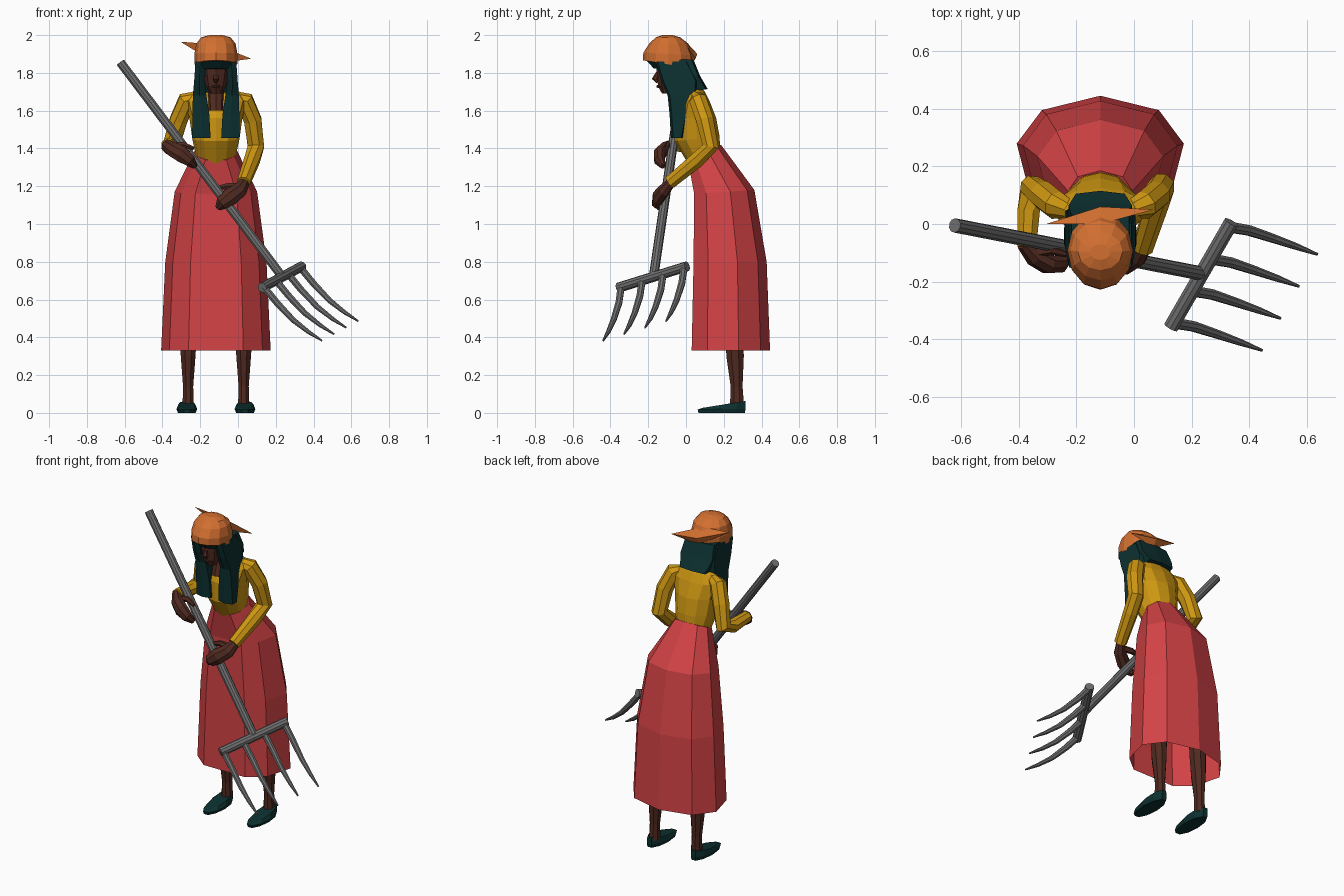
import bpy, bmesh, math
from mathutils import Vector

CX = -0.117  # centre line of the figure


def material(name, rgb):
    m = bpy.data.materials.new(name)
    m.diffuse_color = (*rgb, 1)
    return m


RED = material("red_cloth", (0.65, 0.055, 0.06))
MUSTARD = material("mustard_cloth", (0.62, 0.31, 0.006))
TEAL = material("dark_teal", (0.004, 0.03, 0.03))
ORANGE = material("orange_cloth", (0.65, 0.16, 0.03))
SKIN = material("brown_skin", (0.08, 0.023, 0.015))
GREY = material("grey_metal", (0.16, 0.16, 0.16))


def loft(name, rings, mat, caps=(True, True)):
    """Skin a list of equal-length closed rings."""
    bm = bmesh.new()
    vs = [[bm.verts.new(p) for p in r] for r in rings]
    n = len(rings[0])
    for a, b in zip(vs, vs[1:]):
        for i in range(n):
            j = (i + 1) % n
            bm.faces.new((a[i], a[j], b[j], b[i]))
    if caps[0]:
        bm.faces.new(vs[0][::-1])
    if caps[1]:
        bm.faces.new(vs[-1])
    bmesh.ops.recalc_face_normals(bm, faces=bm.faces)
    me = bpy.data.meshes.new(name)
    bm.to_mesh(me)
    bm.free()
    me.materials.append(mat)
    ob = bpy.data.objects.new(name, me)
    bpy.context.collection.objects.link(ob)
    return ob


def oval(hw, y0, y1, z, tilt=0, n=12, cx=CX):
    """Level oval ring from y0 to y1; tilt raises the back edge."""
    yc, hd = (y0 + y1) / 2, (y1 - y0) / 2
    return [(cx + hw * math.cos(a), yc + hd * math.sin(a), z + tilt * hd * math.sin(a))
            for a in (2 * math.pi * i / n for i in range(n))]


def box(x0, x1, y0, y1, z, tilt=0):
    """Level rectangular ring with the middle of front and back pushed out."""
    xm, ym = (x0 + x1) / 2, (y0 + y1) / 2
    pts = [(x0, y0), (xm, y0 - .012), (x1, y0), (x1, y1), (xm, y1 + .01), (x0, y1)]
    return [(x, y, z + tilt * (y - ym)) for x, y in pts]


def tube(name, pts, radii, mat, n=8, ref=(0, 1, 0)):
    """Polygonal tube; a radius may be a (side, ref-direction) pair."""
    pts = [Vector(p) for p in pts]
    rings = []
    for i, p in enumerate(pts):
        d = (pts[min(i + 1, len(pts) - 1)] - pts[max(i - 1, 0)]).normalized()
        s = d.cross(Vector(ref)).normalized()
        u = s.cross(d)
        r = radii[i] if isinstance(radii[i], tuple) else (radii[i], radii[i])
        rings.append([p + s * r[0] * math.cos(a) + u * r[1] * math.sin(a)
                      for a in (2 * math.pi * (k + .5) / n for k in range(n))])
    return loft(name, rings, mat)


# Skirt: ten-sided, flat at the front, open at the hem
SHAPE = [(0, 1), (-.7, .88), (-1, .6), (-.85, .2), (-.5, 0), (0, 0),
         (.5, 0), (.85, .2), (1, .6), (.7, .88)]
loft("skirt", [[(CX + u * hx, y0 + v * (y1 - y0), z + tilt * (v - .5)) for u, v in SHAPE]
               for hx, y0, y1, z, tilt in [(.29, .03, .445, .33, 0), (.268, .04, .427, .8, 0),
                                           (.218, .043, .362, 1.17, .02),
                                           (.112, .01, .185, 1.38, .08)]], RED, (False, True))

# Blouse body
loft("blouse", [oval(.105, .01, .18, 1.36, .45), oval(.125, -.06, .178, 1.45, .1),
                oval(.14, -.062, .16, 1.56), oval(.165, -.025, .125, 1.65),
                oval(.125, -.005, .1, 1.70), oval(.06, 0, .08, 1.725)], MUSTARD)
loft("neckline", [oval(.04, -.067, 0, 1.60, 0, 8), oval(.045, -.045, .05, 1.68, 0, 8),
                  oval(.045, -.03, .05, 1.74, 0, 8)], SKIN)

# Sleeves
tube("left_sleeve", [(-.02, .05, 1.675), (.035, .065, 1.655), (.078, .1, 1.55),
                     (.095, .13, 1.41), (.075, .06, 1.34), (.03, -.085, 1.22)],
     [.03, .05, .05, .047, .044, .037], MUSTARD, 8, (1, 0, 0))
tube("right_sleeve", [(-.215, .05, 1.675), (-.27, .065, 1.655), (-.315, .1, 1.55),
                      (-.35, .125, 1.43), (-.365, .05, 1.41), (-.372, -.08, 1.42)],
     [.03, .05, .05, .047, .042, .035], MUSTARD, 8, (1, 0, 0))

# Hands gripping the handle
tube("left_hand", [(.04, -.07, 1.23), (.01, -.115, 1.18), (-.04, -.145, 1.145),
                   (-.085, -.15, 1.11), (-.105, -.135, 1.085)],
     [(.026, .022), (.042, .032), (.05, .034), (.038, .032), (.018, .018)], SKIN)
tube("left_thumb", [(.0, -.1, 1.2), (-.06, -.09, 1.2), (-.115, -.1, 1.19)], [.02, .018, .01], SKIN, 6)
tube("right_hand", [(-.385, -.07, 1.425), (-.345, -.115, 1.395), (-.3, -.14, 1.37),
                    (-.255, -.14, 1.335), (-.228, -.12, 1.305)],
     [(.026, .022), (.042, .032), (.046, .034), (.034, .03), (.016, .016)], SKIN)
tube("right_thumb", [(-.35, -.1, 1.41), (-.29, -.09, 1.42), (-.235, -.105, 1.4)], [.02, .018, .01], SKIN, 6)

# Legs and shoes
for side, s in (("right", -1), ("left", 1)):
    x = CX + s * .147
    tube(side + "_leg", [(x, .25, .8), (x, .255, .42), (x, .26, .3), (x, .268, .14), (x, .27, .04)],
         [.06, .05, (.042, .05), (.029, .034), (.032, .04)], SKIN)
    loft(side + "_shoe",
         [oval(w, y0, y1, z, t, 10, x + s * .007) for w, y0, y1, z, t in
          [(.047, .06, .318, 0, 0), (.055, .055, .322, .02, .02), (.045, .085, .32, .045, .16)]], TEAL)

# Face, nose, lips and chin
loft("face", [oval(.032, -.128, -.05, 1.692, 0, 8), oval(.054, -.148, -.01, 1.73, 0, 8),
              oval(.066, -.155, 0, 1.79, 0, 8), oval(.07, -.16, 0, 1.87, 0, 8)], SKIN)
tube("nose", [(CX, -.148, 1.81), (CX, -.164, 1.768), (CX, -.15, 1.752)], [.006, .017, .01], SKIN, 6)
tube("lips", [(CX - .026, -.138, 1.728), (CX, -.148, 1.728), (CX + .026, -.138, 1.728)],
     [.003, .009, .003], SKIN, 6, (0, 0, 1))

# Hair: fringe under the scarf, back fall and two front locks
loft("fringe", [oval(.08, -.175, 0, 1.815, -.1, 10), oval(.104, -.222, .03, 1.855, -.15, 10),
                oval(.1, -.2, .03, 1.9, 0, 10)], TEAL)
loft("back_hair", [box(CX - .1, CX + .1, -.06, .03, 1.87), box(CX - .11, CX + .11, -.05, .065, 1.79, -.1),
                   box(CX - .085, CX + .085, .0, .105, 1.705, .15)], TEAL)
for side, s in (("right", -1), ("left", 1)):
    def lock(i, o, y0, y1, z):
        return box(CX + s * i, CX + s * o, y0, y1, z)
    loft(side + "_hair_lock", [lock(.055, .108, -.15, 0, 1.86), lock(.06, .115, -.12, .05, 1.76),
                               lock(.05, .122, -.085, .045, 1.68), lock(.035, .124, -.075, .0, 1.58),
                               lock(.028, .126, -.068, -.025, 1.455)], TEAL)

# Head scarf with two pointed ends tied at the back
loft("head_scarf", [oval(.113, -.228, .042, 1.845, -.16, 12), oval(.114, -.226, .04, 1.9, -.05, 12),
                    oval(.104, -.195, .012, 1.955, 0, 12), oval(.078, -.16, -.03, 1.988, 0, 12),
                    oval(.035, -.125, -.07, 2.0, 0, 12)], ORANGE)
for side, tip in (("right", (-.305, 0, 1.965)), ("left", (.07, .05, 1.875))):
    t = Vector(tip)
    base = [Vector(p) for p in ((CX, .0, 1.95), (CX, .06, 1.9), (CX, .035, 1.85))]
    loft(side + "_scarf_end", [base, [t + (b - t) * .02 for b in base]], ORANGE)

# Fork: handle, crossbar and four curved tines
tube("fork_handle", [(-.622, -.005, 1.855), (.235, -.172, .72)], [.025, .025], GREY, 10)
A, B = Vector((.128, -.358, .663)), Vector((.338, .006, .776))
tube("fork_crossbar", [A, B], [.027, .027], GREY, 10, (0, 0, 1))
for i in range(4):
    b = A.lerp(B, .04 + .305 * i)
    path = [b + Vector(d) for d in ((0, 0, 0), (.07, -.012, -.085), (.155, -.04, -.175),
                                    (.235, -.068, -.238), (.308, -.095, -.285))]
    tube("fork_tine_%d" % (i + 1), path, [.02, .019, .016, .012, .005], GREY, 8, (0, 1, 0))
